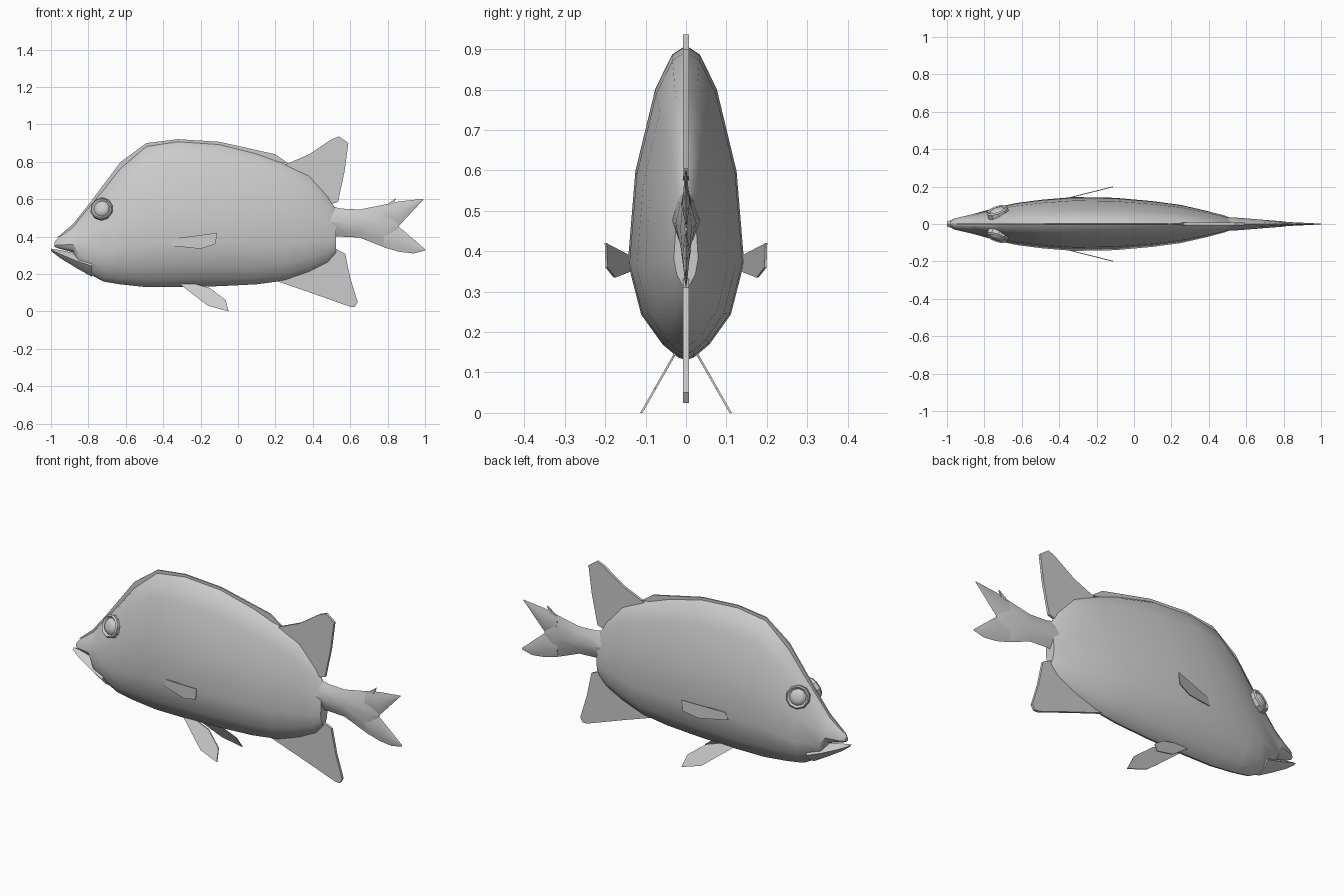
import bpy, bmesh, math
from mathutils import Vector

cube = bpy.data.objects.get("Cube")
if cube:
    bpy.data.objects.remove(cube, do_unlink=True)

grey = bpy.data.materials.new("pale_grey")
grey.use_nodes = True
colour = (0.6, 0.6, 0.6, 1)
grey.diffuse_color = colour
grey.node_tree.nodes["Principled BSDF"].inputs["Base Color"].default_value = colour


def finish(name, bm, angle=35):
    bmesh.ops.recalc_face_normals(bm, faces=bm.faces[:])
    me = bpy.data.meshes.new(name)
    bm.to_mesh(me)
    bm.free()
    ob = bpy.data.objects.new(name, me)
    bpy.context.collection.objects.link(ob)
    me.materials.append(grey)
    bpy.ops.object.select_all(action='DESELECT')
    ob.select_set(True)
    bpy.context.view_layer.objects.active = ob
    bpy.ops.object.shade_smooth_by_angle(angle=math.radians(angle))
    return ob


# Cross-sections: (height fraction, width fraction) for one half
FLANK = [(0, 0), (.01, .14), (.05, .4), (.145, .77), (.31, 1),
         (.6, .87), (.86, .53), (.97, .24), (1, 0)]
LENS = [(0, 0), (.2, .55), (.5, 1), (.8, .55), (1, 0)]


def loft(name, stations, half):
    """Skin stations of (x, bottom, top, half width)."""
    section = half + [(h, -w) for h, w in half[-2:0:-1]]
    bm = bmesh.new()
    rings = [[bm.verts.new((x, w * k, b + (t - b) * h)) for h, k in section]
             for x, b, t, w in stations]
    n = len(section)
    for a, c in zip(rings, rings[1:]):
        for i in range(n):
            j = (i + 1) % n
            bm.faces.new((a[i], a[j], c[j], c[i]))
    bm.faces.new(rings[0])
    bm.faces.new(rings[-1])
    return finish(name, bm)


def plate(name, points, thick):
    """Thin plate through 3D points, thickened across y."""
    bm = bmesh.new()
    sides = [[bm.verts.new((x, y + s * thick / 2, z)) for x, y, z in points]
             for s in (-1, 1)]
    for side in sides:
        bm.faces.new(side)
    for i in range(len(points)):
        j = (i + 1) % len(points)
        bm.faces.new((sides[0][i], sides[0][j], sides[1][j], sides[1][i]))
    bmesh.ops.triangulate(bm, faces=[f for f in bm.faces if len(f.verts) > 4])
    return finish(name, bm)


def flat(outline):
    return [(x, 0, z) for x, z in outline]


# Body and lower jaw, leaving an open mouth slit between them
loft("body", [
    (-.98, .345, .372, .012), (-.96, .337, .395, .03), (-.88, .315, .455, .048),
    (-.85, .23, .495, .056), (-.72, .16, .65, .092), (-.63, .145, .765, .112),
    (-.49, .13, .885, .13), (-.32, .13, .91, .144), (-.1, .135, .895, .14),
    (.1, .145, .845, .122), (.25, .165, .79, .102), (.38, .21, .73, .072),
    (.48, .26, .62, .046), (.525, .31, .54, .03)], FLANK)
loft("lower_jaw", [(-1, .323, .336, .012), (-.95, .285, .328, .032),
                   (-.86, .23, .308, .052), (-.78, .185, .30, .07)], LENS)

# Tail stalk and forked tail fin
loft("tail_stalk", [(.47, .40, .57, .034), (.55, .40, .55, .034),
                    (.65, .395, .545, .026), (.8, .335, .575, .014),
                    (.86, .45, .46, .004)], LENS)
loft("tail_upper_lobe", [(.78, .46, .57, .012), (.86, .457, .588, .009),
                         (.99, .596, .602, .002)], LENS)
loft("tail_lower_lobe", [(.78, .343, .46, .012), (.86, .319, .453, .009),
                         (.94, .31, .385, .005), (1, .325, .333, .002)], LENS)
plate("tail_spike", flat([(.78, .56), (.845, .606), (.83, .57)]), .008)

# Fins on the centre line
plate("dorsal_crest", flat([
    (-.97, .392), (-.88, .47), (-.8, .57), (-.63, .797), (-.49, .9), (-.32, .921),
    (-.1, .907), (.2, .84), (.27, .79), (.1, .82), (-.32, .88), (-.49, .85),
    (-.63, .73), (-.8, .52), (-.88, .44)]), .008)
plate("rear_dorsal_fin", flat([
    (.24, .78), (.38, .84), (.5, .92), (.54, .936), (.59, .90), (.57, .75),
    (.535, .585), (.48, .57), (.36, .71)]), .014)
plate("anal_fin", flat([
    (.19, .168), (.36, .11), (.6, .025), (.625, .025), (.64, .05), (.6, .18),
    (.573, .31), (.52, .335), (.4, .25)]), .014)

# Paired fins and eyes
pectoral = [(-.355, .35), (-.2, .335), (-.12, .36), (-.112, .42), (-.34, .39)]
pelvic = [(-.31, .145), (-.24, .15), (-.15, .125), (-.065, .06), (-.05, .0),
          (-.16, .03), (-.2, .06)]
# Eye outline rings: (radius, height above the head)
EYE = [(.061, -.02), (.061, .004), (.054, .012), (.046, .004),
       (.043, .001), (.034, .012), (.018, .017)]
for side, s in (("left", 1), ("right", -1)):
    plate(side + "_pectoral_fin",
          [(x, s * (.138 + (x + .355) * .25), z) for x, z in pectoral], .005)
    plate(side + "_pelvic_fin",
          [(x, s * (.025 + (.15 - z) * .57), z) for x, z in pelvic], .006)

    centre = Vector((-.73, s * .068, .55))
    out = Vector((-.3, s * .86, .3)).normalized()
    u = out.cross(Vector((0, 0, 1))).normalized()
    v = out.cross(u)
    bm = bmesh.new()
    rings = []
    for r, h in EYE:
        rings.append([bm.verts.new(centre + out * h + r * (
            u * math.cos(a) + v * math.sin(a)))
            for a in [math.tau * (k + .5) / 10 for k in range(10)]])
    for a, b in zip(rings, rings[1:]):
        for i in range(10):
            j = (i + 1) % 10
            bm.faces.new((a[i], a[j], b[j], b[i]))
    bm.faces.new(rings[0])
    bm.faces.new(rings[-1])
    finish(side + "_eye", bm)
